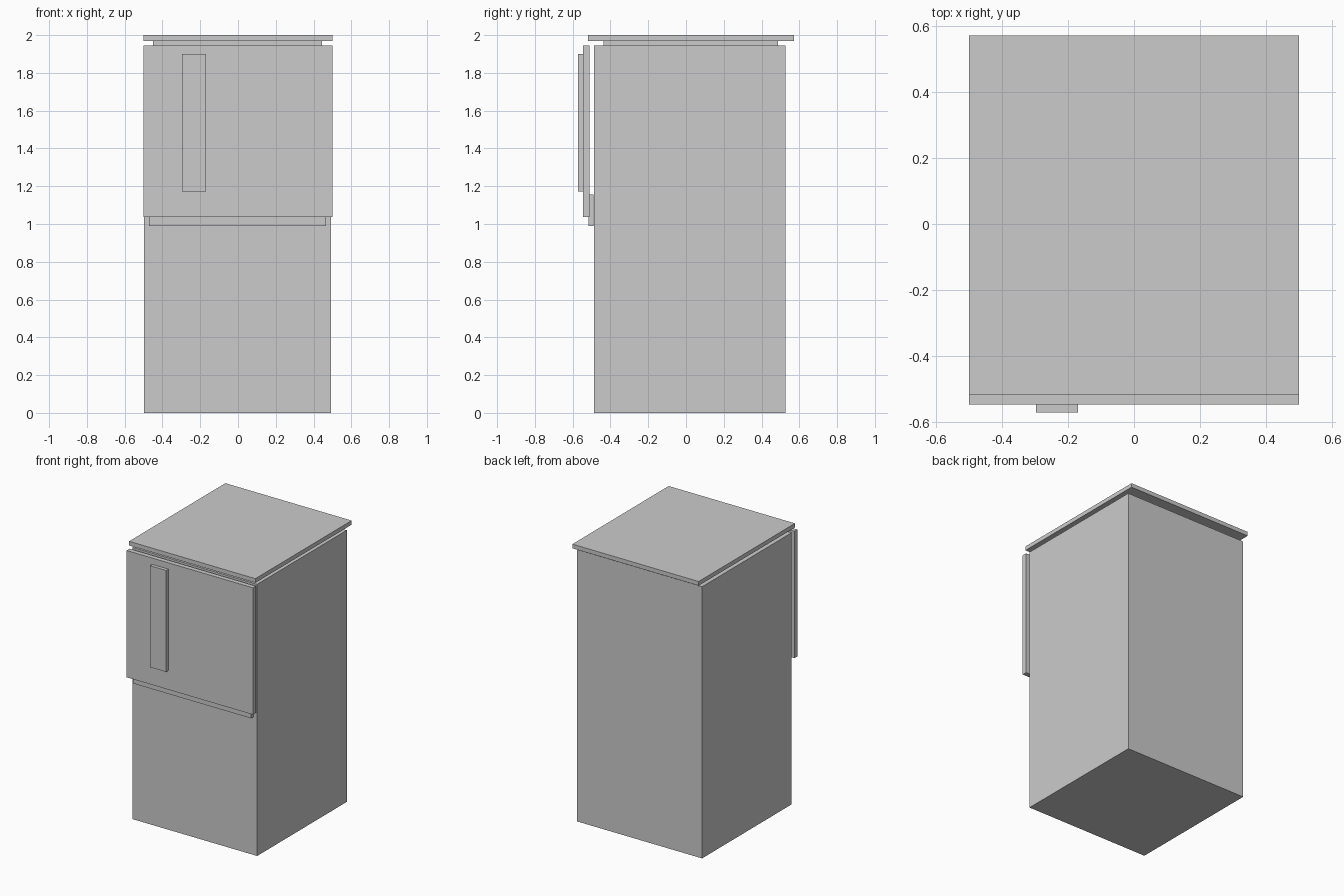
import bpy

if "Cube" in bpy.data.objects:
    bpy.data.objects.remove(bpy.data.objects["Cube"])

# Single flat grey for the whole cabinet
grey = bpy.data.materials.new("light_grey")
grey.diffuse_color = (0.6, 0.6, 0.6, 1)
grey.use_nodes = True
grey.node_tree.nodes["Principled BSDF"].inputs["Base Color"].default_value = grey.diffuse_color


def box(name, x, y, z):
    """Box spanning the given (min, max) ranges."""
    spans = (x, y, z)
    bpy.ops.mesh.primitive_cube_add(size=1)
    ob = bpy.context.object
    ob.name = name
    for v in ob.data.vertices:
        v.co = [(a + b) / 2 + c * (b - a) for (a, b), c in zip(spans, v.co)]
    ob.data.materials.append(grey)
    return ob


# Cabinet
box("body", (-0.497, 0.492), (-0.486, 0.528), (0, 1.945))
box("neck", (-0.45, 0.445), (-0.438, 0.488), (1.945, 1.97))
box("top_slab", (-0.5, 0.5), (-0.518, 0.571), (1.97, 2.0))

# Upper door with its mounting strip and handle
box("mounting_strip", (-0.47, 0.465), (-0.517, -0.49), (0.99, 1.155))
box("door", (-0.5, 0.5), (-0.546, -0.512), (1.037, 1.945))
box("handle", (-0.297, -0.169), (-0.571, -0.546), (1.173, 1.9))
